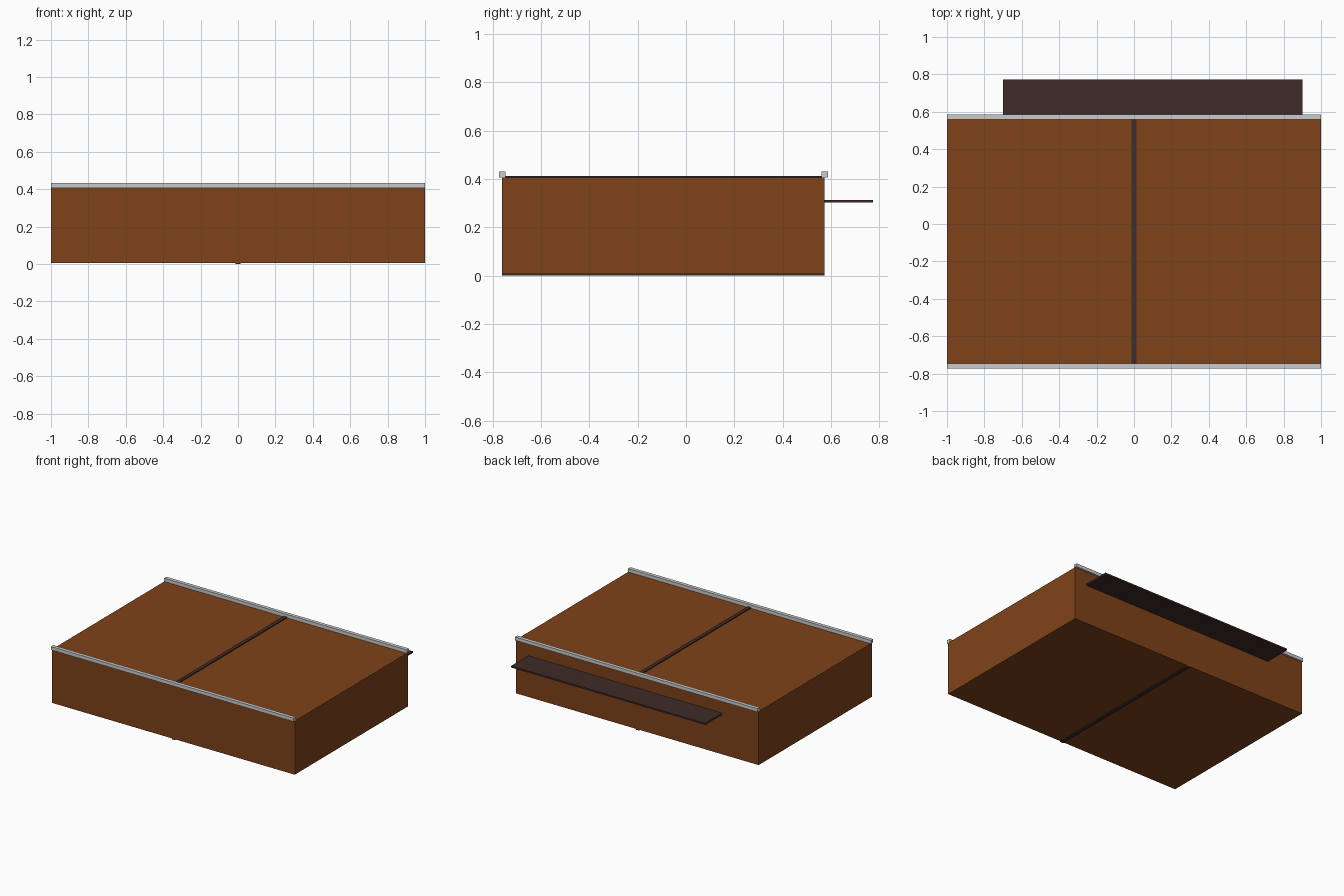
import bpy

if "Cube" in bpy.data.objects:
    bpy.data.objects.remove(bpy.data.objects["Cube"])


def material(name, rgb):
    m = bpy.data.materials.new(name)
    m.diffuse_color = (*rgb, 1)
    m.use_nodes = True
    m.node_tree.nodes["Principled BSDF"].inputs["Base Color"].default_value = m.diffuse_color
    return m


def box(name, x, y, z, mat=None):
    """Box from (min, max) ranges on each axis."""
    ranges = (x, y, z)
    bpy.ops.mesh.primitive_cube_add(size=1, location=[(a + b) / 2 for a, b in ranges])
    ob = bpy.context.object
    ob.name = name
    ob.scale = [b - a for a, b in ranges]
    bpy.ops.object.transform_apply(location=False, rotation=False, scale=True)
    if mat:
        ob.data.materials.append(mat)
    return ob


wood = material("wood", (0.21, 0.055, 0.01))
dark = material("dark_wood", (0.05, 0.025, 0.022))

FRONT, BACK = -0.76, 0.573
BOTTOM, TOP = 0.0067, 0.4067

# two wooden halves meeting at the centre seam
box("left_body", (-1, 0), (FRONT, BACK), (BOTTOM, TOP), wood)
box("right_body", (0, 1), (FRONT, BACK), (BOTTOM, TOP), wood)

# dark strips covering the seam above and below
for name, z in (("bottom_strip", BOTTOM), ("top_strip", TOP)):
    box(name, (-0.0133, 0.0133), (FRONT, BACK), (z - 0.0067, z + 0.0067), dark)

# grey rails along the front and back top edges
for name, y in (("front_rail", FRONT), ("back_rail", BACK)):
    box(name, (-1, 1), (y - 0.0133, y + 0.0133), (TOP, TOP + 0.0253))

# thin shelf sticking out of the back
box("back_shelf", (-0.7, 0.9), (BACK, BACK + 0.2), (0.302, 0.314), dark)
